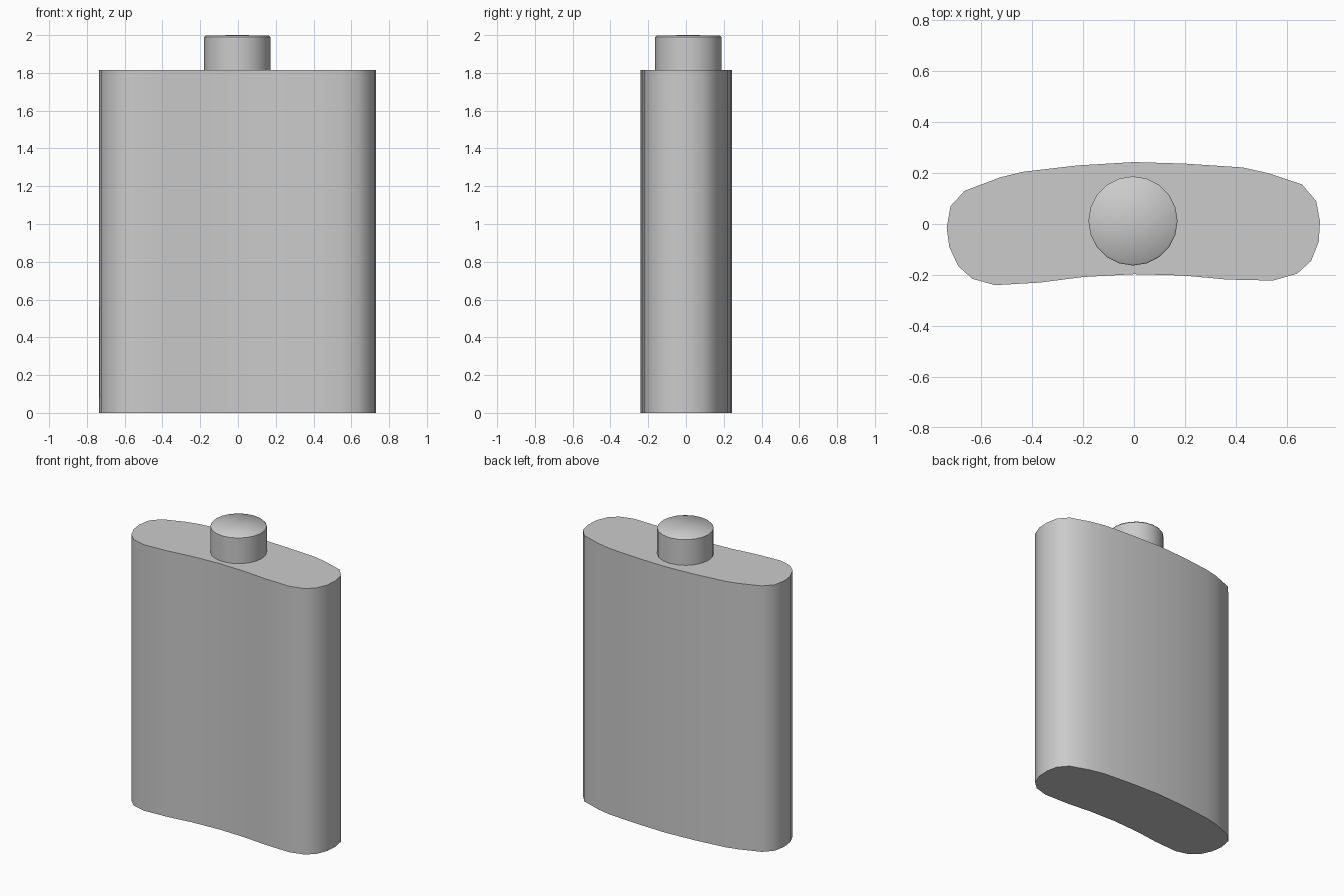
import bpy, bmesh, math

if "Cube" in bpy.data.objects:
    bpy.data.objects.remove(bpy.data.objects["Cube"])

grey = bpy.data.materials.new("plain grey")
grey.diffuse_color = (0.6, 0.6, 0.6, 1)
grey.use_nodes = True
grey.node_tree.nodes["Principled BSDF"].inputs["Base Color"].default_value = grey.diffuse_color


def finish(bm, name):
    bmesh.ops.recalc_face_normals(bm, faces=bm.faces)
    mesh = bpy.data.meshes.new(name)
    bm.to_mesh(mesh)
    bm.free()
    mesh.materials.append(grey)
    obj = bpy.data.objects.new(name, mesh)
    bpy.context.collection.objects.link(obj)
    return obj


# Flask body: curved kidney outline extruded upward
BODY_TOP = 1.815
outline = [
    (0.73, 0.01), (0.715, 0.09), (0.66, 0.155), (0.525, 0.20), (0.425, 0.222),
    (0.20, 0.237), (0, 0.243), (-0.22, 0.23), (-0.435, 0.205), (-0.525, 0.183),
    (-0.665, 0.13), (-0.72, 0.07), (-0.735, -0.015), (-0.725, -0.09),
    (-0.69, -0.165), (-0.635, -0.215), (-0.545, -0.24), (-0.37, -0.23),
    (-0.20, -0.208), (0, -0.197), (0.19, -0.202), (0.365, -0.218),
    (0.545, -0.222), (0.64, -0.195), (0.695, -0.145), (0.725, -0.07),
]
bm = bmesh.new()
base = bm.faces.new([bm.verts.new((x, y, 0)) for x, y in outline])
extruded = bmesh.ops.extrude_face_region(bm, geom=[base], use_keep_orig=True)
new_verts = [g for g in extruded["geom"] if isinstance(g, bmesh.types.BMVert)]
bmesh.ops.translate(bm, verts=new_verts, vec=(0, 0, BODY_TOP))
for f in bm.faces:
    f.smooth = abs(f.normal.z) < 0.5
for e in bm.edges:
    e.smooth = abs(e.verts[0].co.z - e.verts[1].co.z) > 0.1  # sharp rims
finish(bm, "flask_body")

# Cap: short cylinder with a softly rounded lid
SIDES = 20
CX, CY = -0.004, 0.012
bm = bmesh.new()
rings = []
for r, z in [(0.175, BODY_TOP - 0.01), (0.175, 1.99), (0.168, 1.998)]:
    rings.append([bm.verts.new((CX + r * math.cos(math.tau * i / SIDES),
                                CY + r * math.sin(math.tau * i / SIDES), z))
                  for i in range(SIDES)])
tip = bm.verts.new((CX, CY, 2.0))
for i in range(SIDES):
    j = (i + 1) % SIDES
    for lo, hi in zip(rings, rings[1:]):
        bm.faces.new((lo[i], lo[j], hi[j], hi[i])).smooth = True
    bm.faces.new((rings[2][i], rings[2][j], tip)).smooth = True
    bm.edges.get((rings[1][i], rings[1][j])).smooth = False  # crisp lid edge
    bm.edges.get((rings[0][i], rings[0][j])).smooth = False
bm.faces.new(rings[0][::-1])
finish(bm, "flask_cap")
